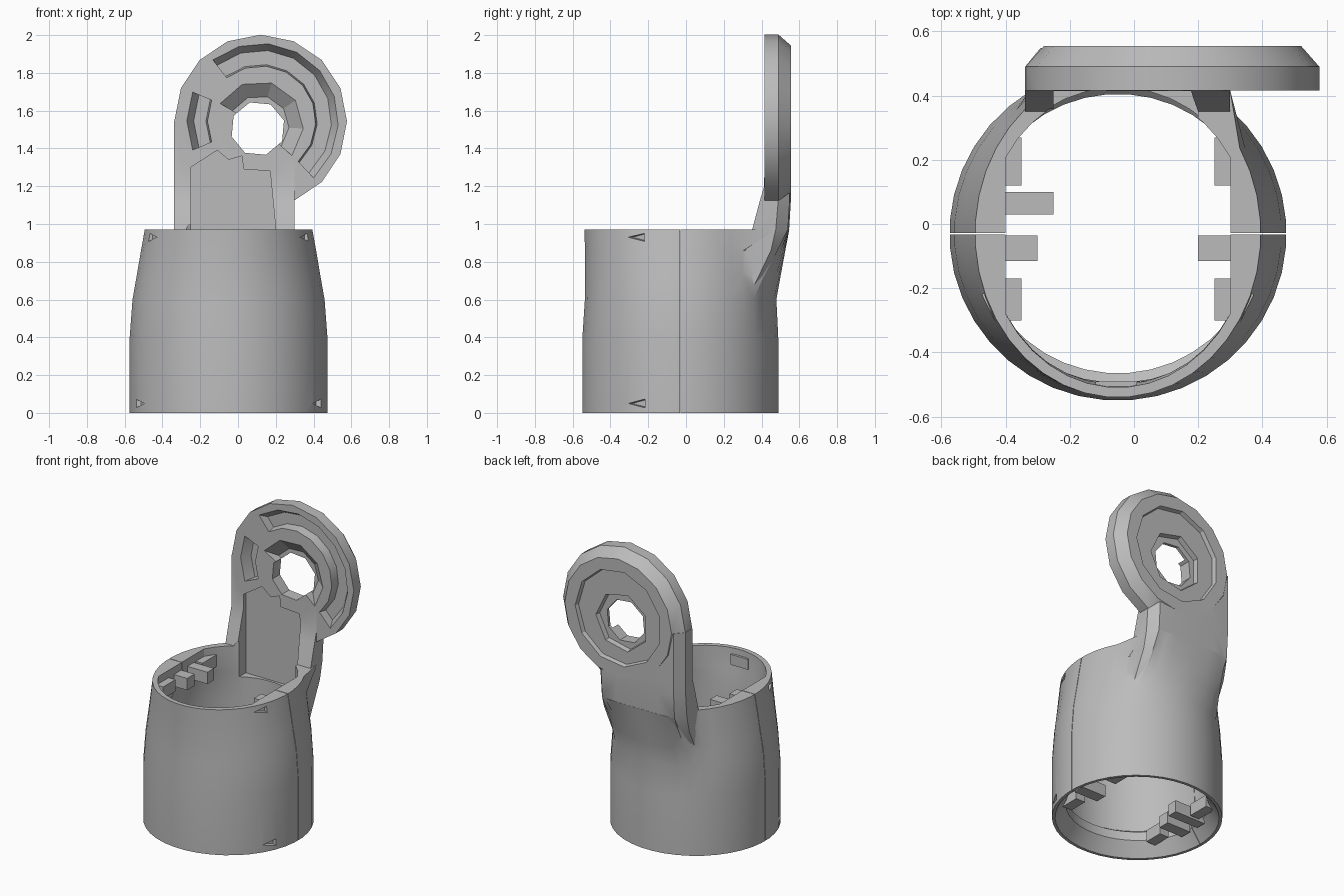
import bpy
import bmesh
from math import sin, cos, pi, radians, sqrt
from mathutils import Vector

if "Cube" in bpy.data.objects:
    bpy.data.objects.remove(bpy.data.objects["Cube"])

grey = bpy.data.materials.new("plain_grey")
grey.use_nodes = True
grey.diffuse_color = (0.5, 0.5, 0.5, 1)
grey.node_tree.nodes["Principled BSDF"].inputs["Base Color"].default_value = (0.5, 0.5, 0.5, 1)


def loft(name, rings):
    """Closed solid through rings that share a point count."""
    bm = bmesh.new()
    rows = [[bm.verts.new(p) for p in ring] for ring in rings]
    n = len(rows[0])
    for a, b in zip(rows, rows[1:]):
        for i in range(n):
            j = (i + 1) % n
            bm.faces.new((a[i], a[j], b[j], b[i]))
    bm.faces.new(rows[0])
    bm.faces.new(rows[-1])
    bmesh.ops.recalc_face_normals(bm, faces=bm.faces)
    mesh = bpy.data.meshes.new(name)
    bm.to_mesh(mesh)
    bm.free()
    mesh.materials.append(grey)
    ob = bpy.data.objects.new(name, mesh)
    bpy.context.collection.objects.link(ob)
    return ob


def combine(target, tool, operation="DIFFERENCE"):
    mod = target.modifiers.new("combine", "BOOLEAN")
    mod.operation = operation
    mod.solver = "EXACT"
    mod.object = tool
    bpy.context.view_layer.objects.active = target
    bpy.ops.object.modifier_apply(modifier=mod.name)
    bpy.data.objects.remove(tool)


def box(name, x0, x1, y0, y1, z0, z1):
    return loft(name, [[(x0, y0, z), (x1, y0, z), (x1, y1, z), (x0, y1, z)] for z in (z0, z1)])


def oval(z, rx, front, back, limit=1.0, flare=0.0, n=40):
    """Oval ring; limit flattens the sides, flare pushes the back out to the post."""
    ring = []
    for i in range(n):
        a = 2 * pi * (i + 0.5) / n
        x = -0.05 + max(-limit, min(limit, rx * cos(a)))
        y = -0.03 + (back if a < pi else front) * sin(a)
        u = abs(x + 0.02) / 0.31
        if a < pi and u <= 1:
            y += flare * (0.547 - 0.07 * u ** 12 - y)
        ring.append((x, y, z))
    return ring


def disc(y, r, n, cx=0.12, cz=1.545, turn=0.0):
    return [(cx + r * cos(2 * pi * i / n + turn), y, cz + r * sin(2 * pi * i / n + turn))
            for i in range(n)]


def sector(y, r0, r1, a0, a1, n, cx=0.12, cz=1.545):
    angles = [radians(a0 + (a1 - a0) * i / n) for i in range(n + 1)]
    path = [(r1, a) for a in angles] + [(r0, a) for a in reversed(angles)]
    return [(cx + r * cos(a), y, cz + r * sin(a)) for r, a in path]


# Tapered cup body, its back flaring out into the post
body = loft("cup_and_bracket", [oval(*s) for s in (
    (0, 0.525, 0.52, 0.52), (0.4, 0.525, 0.52, 0.52), (0.6, 0.51, 0.507, 0.51),
    (0.73, 0.487, 0.505, 0.508, 1, 0.36), (0.86, 0.465, 0.506, 0.508, 1, 0.7),
    (0.97, 0.445, 0.51, 0.51, 1, 1))])

# Post with wedge-shaped sides: height, front, back edge, back middle
rows = []
for z, front, edge, middle in (
        (0.6, 0.28, 0.325, 0.36), (0.86, 0.31, 0.45, 0.488), (0.97, 0.35, 0.475, 0.546),
        (1.12, 0.39, 0.488, 0.555), (1.2, 0.414, 0.49, 0.555), (1.545, 0.416, 0.49, 0.555)):
    back = [(-0.02 + 0.319 * u, edge + (middle - edge) * (1 - abs(u) ** 14), z)
            for u in (1, 0.85, 0.5, 0, -0.5, -0.85, -1)]
    rows.append([(-0.339, front, z), (0.299, front, z)] + back)
combine(body, loft("post", rows), "UNION")

# Round head with a chamfered back
combine(body, loft("head", [disc(0.415, 0.457, 16), disc(0.49, 0.457, 16),
                            disc(0.555, 0.4, 16)]), "UNION")

# Hollow inside: slanted bottom rim, lip, thin wall, thick sides near the top
combine(body, loft("cavity", [oval(*s) for s in (
    (-0.02, 0.52, 0.515, 0.515), (0.09, 0.44, 0.435, 0.435),
    (0.15, 0.44, 0.435, 0.435), (0.17, 0.465, 0.465, 0.455), (0.6, 0.455, 0.465, 0.455),
    (0.8, 0.42, 0.47, 0.455, 0.4), (0.83, 0.41, 0.475, 0.455, 0.35),
    (1.0, 0.41, 0.48, 0.455, 0.35))]))

# Split between the two cup halves
combine(body, box("split", -0.8, 0.8, -0.032, -0.028, -0.1, 1.1))

# Sunken panel on the front of the post
panel = [(-0.25, 0.76), (-0.25, 1.3), (-0.11, 1.39), (-0.05, 1.34), (0.02, 1.36),
         (0.03, 1.29), (0.17, 1.28), (0.2, 0.97), (0.2, 0.76)]
combine(body, loft("panel", [[(x, y, z) for x, z in panel] for y in (0.25, 0.44)]))

# Channels on the front of the head
for r0, r1, a0, a1, n in ((0.29, 0.42, -47, 128, 8), (0.28, 0.4, 157, 203, 2)):
    combine(body, loft("channel", [sector(0.4, r0, r1, a0, a1, n),
                                   sector(0.475, r0 + 0.01, r1 - 0.045, a0, a1, n)]))

# Sloped front hub and stepped back recess around the hole
combine(body, loft("front_hub", [sector(0.4, 0.02, 0.255, -42, 150, 5, 0.11, 1.52),
                                 sector(0.475, 0.02, 0.16, -42, 150, 5, 0.11, 1.52)]))
combine(body, loft("back_recess", [disc(0.6, 0.335, 11), disc(0.528, 0.315, 11)]))
combine(body, loft("back_hub", [disc(0.6, 0.21, 7, 0.11, 1.51), disc(0.495, 0.19, 7, 0.11, 1.51)]))
combine(body, loft("hole", [disc(y, 0.145, 8, 0.105, 1.505, 0.3) for y in (0.3, 0.7)]))

# Triangular screw notches on the cup front
for z, rx, ry in ((0.93, 0.455, 0.51), (0.05, 0.525, 0.52)):
    for side in (-1, 1):
        x = side * rx * sqrt(1 - (0.23 / ry) ** 2)
        out = Vector((x, -0.23, 0)).normalized()
        across = Vector((-out.y, out.x, 0)) * side
        spot = Vector((x - 0.05, -0.26, z))
        shape = [spot + across * 0.07 + Vector((0, 0, 0.035)),
                 spot + across * 0.07 - Vector((0, 0, 0.035)), spot - across * 0.08]
        combine(body, loft("notch", [[p + out * 0.05 for p in shape],
                                     [p.lerp(spot, 0.5) - out * 0.025 for p in shape]]))

# Inner tabs and ledges, near the top and again near the bottom
parts = [body, box("front_tab", -0.12, 0.01, -0.52, -0.49, 0.86, 0.93)]
for level, z, grip in (("upper", 0.84, 0.05), ("lower", 0.06, 0.06)):
    for label, x0, x1, y0, y1 in (
            ("left_back_tab", -0.42 - grip, -0.25, 0.03, 0.1),
            ("left_front_tab", -0.42 - grip, -0.3, -0.115, -0.036),
            ("right_front_tab", 0.2, 0.32 + grip, -0.115, -0.036),
            ("left_back_ledge", -0.36 - grip, -0.35, 0.12, 0.27),
            ("left_front_ledge", -0.36 - grip, -0.35, -0.3, -0.17),
            ("right_back_ledge", 0.25, 0.26 + grip, 0.12, 0.27),
            ("right_front_ledge", 0.25, 0.26 + grip, -0.3, -0.17)):
        parts.append(box(level + "_" + label, x0, x1, y0, y1, z, z + 0.08))

# Smooth curved walls, crisp edges
bpy.ops.object.select_all(action="DESELECT")
for ob in parts:
    ob.select_set(True)
bpy.context.view_layer.objects.active = body
bpy.ops.object.shade_smooth_by_angle(angle=radians(24))
